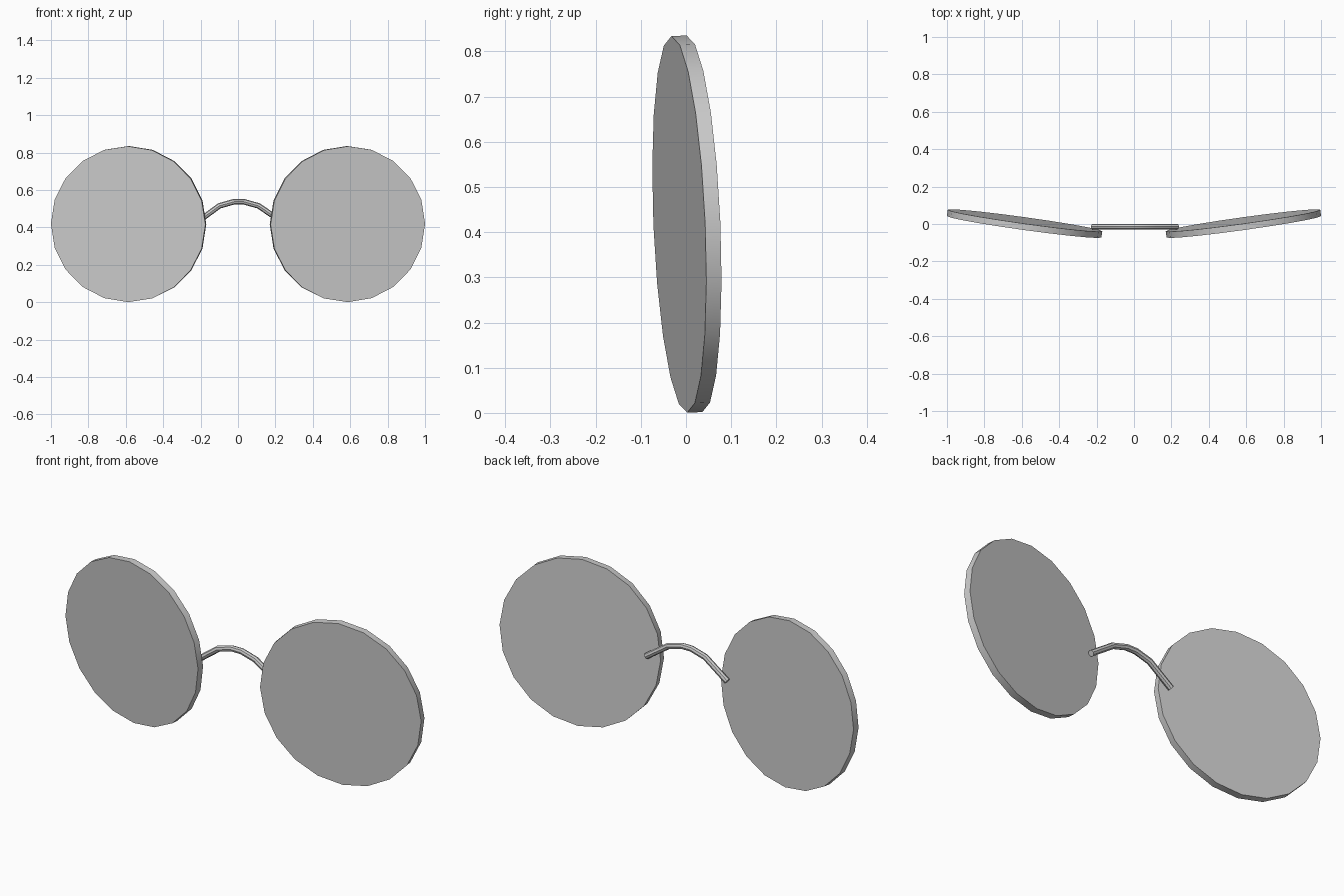
import bpy, math
from mathutils import Matrix

if "Cube" in bpy.data.objects:
    bpy.data.objects.remove(bpy.data.objects["Cube"])

# One grey for lenses and bridge
grey = bpy.data.materials.new("grey")
grey.diffuse_color = (0.6, 0.6, 0.6, 1)
grey.use_nodes = True
grey.node_tree.nodes["Principled BSDF"].inputs["Base Color"].default_value = grey.diffuse_color


def smooth(ob):
    bpy.ops.object.select_all(action='DESELECT')
    ob.select_set(True)
    bpy.context.view_layer.objects.active = ob
    bpy.ops.object.shade_smooth_by_angle(angle=math.radians(40))


# Round lenses: 20-sided discs, swept back at the outside and leaning forward
RADIUS, THICK = 0.417, 0.034
for side, name in ((-1, "left_lens"), (1, "right_lens")):
    bpy.ops.mesh.primitive_cylinder_add(vertices=20, radius=RADIUS, depth=THICK)
    lens = bpy.context.object
    lens.name = name
    lens.data.transform(Matrix.Translation((side * 0.585, 0.002, 0.4178))
                        @ Matrix.Rotation(math.radians(2.4), 4, 'X')
                        @ Matrix.Rotation(side * math.radians(7.9), 4, 'Z')
                        @ Matrix.Rotation(math.radians(90), 4, 'X'))
    lens.data.materials.append(grey)
    smooth(lens)

# Arched wire bridge running just behind the lenses
path = [(-0.222, 0.425), (-0.1, 0.515), (-0.022, 0.537),
        (0.032, 0.537), (0.11, 0.515), (0.232, 0.432)]
curve = bpy.data.curves.new("bridge", 'CURVE')
curve.dimensions = '3D'
curve.bevel_depth = 0.015
curve.bevel_resolution = 2
curve.use_fill_caps = True
spline = curve.splines.new('POLY')
spline.points.add(len(path) - 1)
for p, (x, z) in zip(spline.points, path):
    p.co = (x, -0.014, z, 1)
bridge = bpy.data.objects.new("bridge", curve)
bpy.context.collection.objects.link(bridge)
bpy.ops.object.select_all(action='DESELECT')
bridge.select_set(True)
bpy.context.view_layer.objects.active = bridge
bpy.ops.object.convert(target='MESH')
bridge = bpy.context.object
bridge.data.materials.clear()
bridge.data.materials.append(grey)
smooth(bridge)
